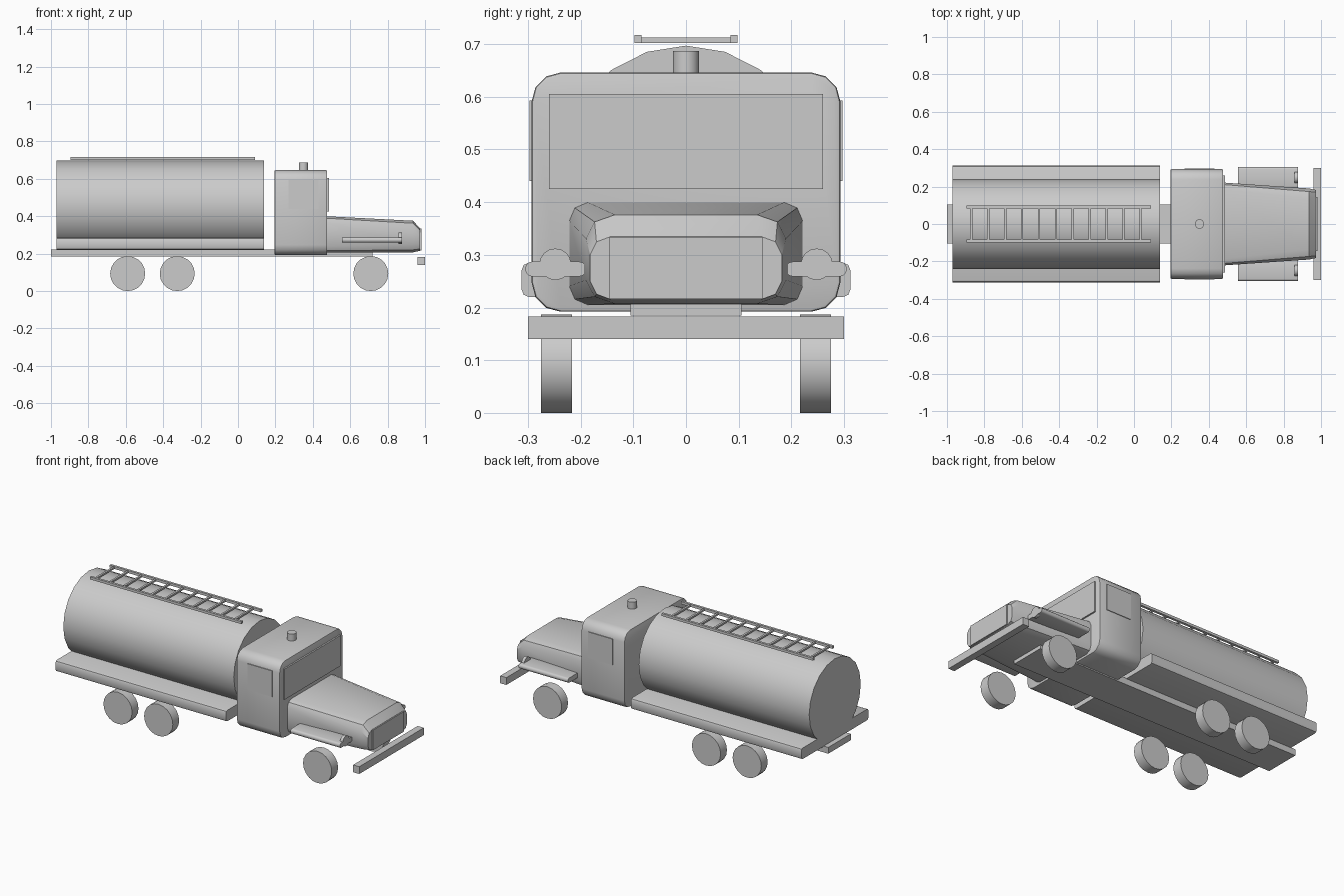
import bpy, bmesh, math
from mathutils import Vector

if "Cube" in bpy.data.objects:
    bpy.data.objects.remove(bpy.data.objects["Cube"])


def finish(name, bm, smooth=None):
    bmesh.ops.recalc_face_normals(bm, faces=bm.faces)
    me = bpy.data.meshes.new(name)
    bm.to_mesh(me)
    bm.free()
    ob = bpy.data.objects.new(name, me)
    bpy.context.collection.objects.link(ob)
    if smooth:
        bpy.ops.object.select_all(action='DESELECT')
        ob.select_set(True)
        bpy.context.view_layer.objects.active = ob
        bpy.ops.object.shade_smooth_by_angle(angle=math.radians(smooth))
    return ob


def add_box(bm, x, y, z):
    r = bmesh.ops.create_cube(bm, size=1)
    for v in r['verts']:
        v.co = Vector([(a + b) / 2 + c * (b - a) for (a, b), c in zip((x, y, z), v.co)])


def box(name, x, y, z, round_x=0, segs=3, bevel_all=0):
    """Box from axis ranges; round_x rounds only the edges running along x."""
    bm = bmesh.new()
    add_box(bm, x, y, z)
    if round_x:
        edges = [e for e in bm.edges if abs(e.verts[0].co.x - e.verts[1].co.x) > 1e-4]
        bmesh.ops.bevel(bm, geom=edges, offset=round_x, segments=segs,
                        profile=0.5, affect='EDGES')
    if bevel_all:
        caps = [e for e in bm.edges if abs(e.verts[0].co.x - e.verts[1].co.x) < 1e-4]
        bmesh.ops.bevel(bm, geom=caps, offset=bevel_all, segments=2,
                        profile=0.5, affect='EDGES')
    return finish(name, bm, 40 if round_x else None)


def cylinder(name, axis, centre, r, depth, n):
    bm = bmesh.new()
    bmesh.ops.create_cone(bm, cap_ends=True, segments=n, radius1=r, radius2=r, depth=depth)
    q = Vector((0, 0, 1)).rotation_difference(Vector(axis))
    for v in bm.verts:
        v.co = q @ v.co + Vector(centre)
    return finish(name, bm, 40)


def loft(name, sections):
    """Chamfered sections along x: (x, half width, bottom, top, chamfer y, chamfer z)."""
    bm = bmesh.new()
    rings = []
    for x, w, b, t, cy, cz in sections:
        half = [(w - cy, b), (w - cy * .3, b + cz * .3), (w, b + cz),
                (w, t - cz), (w - cy * .3, t - cz * .3), (w - cy, t)]
        pts = half + [(-y, z) for y, z in reversed(half)]
        rings.append([bm.verts.new((x, y, z)) for y, z in pts])
    for a, b in zip(rings, rings[1:]):
        for i in range(len(a)):
            j = (i + 1) % len(a)
            bm.faces.new((a[i], a[j], b[j], b[i]))
    bm.faces.new(rings[0])
    bm.faces.new(rings[-1])
    return finish(name, bm, 30)


# Chassis, bed, bumper
box("chassis_frame", (-1, .72), (-.105, .105), (.185, .222))
box("tank_bed", (-.97, .14), (-.312, .312), (.22, .285), round_x=.014, segs=2)
box("front_bumper", (.96, 1), (-.3, .3), (.14, .183))

# Tank
cylinder("tank", (1, 0, 0), (-.415, 0, .457), .24, 1.11, 20)

# Cab with windows and roof vent
box("cab", (.195, .477), (-.293, .293), (.192, .646), round_x=.055, bevel_all=.006)
box("windshield", (.46, .486), (-.26, .26), (.425, .605))
for s, side in ((1, "left"), (-1, "right")):
    box(side + "_window", (.27, .43), sorted((s * .28, s * .297)), (.44, .593))
cylinder("roof_vent", (0, 0, 1), (.35, 0, .661), .025, .052, 16)

# Hood and grille
loft("hood", [(.47, .222, .205, .4, .035, .035),
              (.935, .19, .207, .376, .055, .045),
              (.974, .182, .215, .335, .04, .035)])
box("grille", (.96, .981), (-.145, .145), (.216, .334))

# Fenders and headlights
for s, side in ((1, "left"), (-1, "right")):
    box(side + "_fender", (.555, .877), sorted((s * .19, s * .305)), (.259, .287),
        round_x=.0125, segs=3)
    cylinder(side + "_headlight", (1, 0, 0), (.868, s * .248, .282), .03, .018, 16)

# Wheels
for label, x in (("rear", -.59), ("middle", -.325), ("front", .71)):
    for s, side in ((1, "left"), (-1, "right")):
        cylinder(f"{label}_{side}_wheel", (0, 1, 0), (x, s * .246, .0935), .0935, .059, 20)

# Ladder on top of the tank
bm = bmesh.new()
for s in (1, -1):
    add_box(bm, (-.895, .09), sorted((s * .084, s * .098)), (.702, .717))
for i in range(11):
    x = -.87 + i * .0905
    add_box(bm, (x - .006, x + .006), (-.088, .088), (.702, .712))
finish("ladder", bm)
